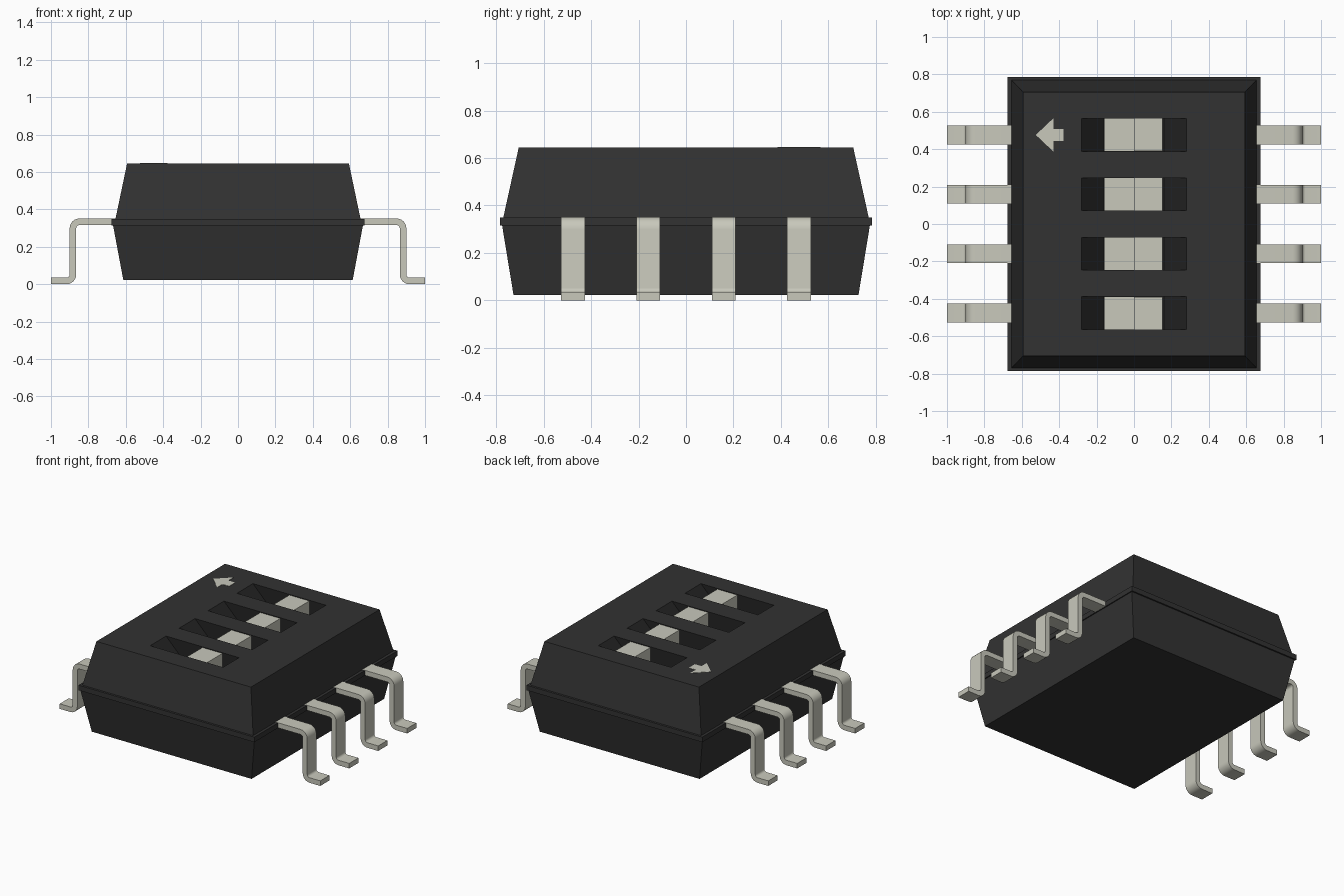
import bpy, bmesh, math
from mathutils import Vector

cube = bpy.data.objects.get("Cube")
if cube:
    bpy.data.objects.remove(cube, do_unlink=True)


def material(name, rgb):
    m = bpy.data.materials.new(name)
    m.use_nodes = True
    m.diffuse_color = (*rgb, 1)
    bsdf = next(n for n in m.node_tree.nodes if n.type == 'BSDF_PRINCIPLED')
    bsdf.inputs["Base Color"].default_value = (*rgb, 1)
    return m


BLACK = material("black plastic", (0.032, 0.032, 0.032))
DARK = material("dark recess", (0.018, 0.018, 0.018))
PALE = material("pale grey", (0.58, 0.58, 0.50))


def finish(name, bm, *mats):
    me = bpy.data.meshes.new(name)
    bm.to_mesh(me)
    bm.free()
    ob = bpy.data.objects.new(name, me)
    bpy.context.collection.objects.link(ob)
    for m in mats:
        me.materials.append(m)
    return ob


def face(bm, pts, mat=0):
    f = bm.faces.new([bm.verts.new(p) for p in pts])
    f.material_index = mat


def prism(bm, pts, offset):
    """Closed prism: polygon pts swept along offset."""
    a = [bm.verts.new(p) for p in pts]
    b = [bm.verts.new(Vector(p) + Vector(offset)) for p in pts]
    bm.faces.new(a)
    bm.faces.new(b[::-1])
    for i in range(len(a)):
        j = (i + 1) % len(a)
        bm.faces.new((a[j], a[i], b[i], b[j]))
    bmesh.ops.recalc_face_normals(bm, faces=bm.faces)


def box(bm, x0, x1, y0, y1, z0, z1):
    prism(bm, [(x0, y0, z0), (x1, y0, z0), (x1, y1, z0), (x0, y1, z0)], (0, 0, z1 - z0))


TOP, TX, TY = 0.645, 0.593, 0.705        # top face height and half sizes
ROWS = [0.3175 * (i - 1.5) for i in range(4)]
SLOT_X, SLOT_Y, FLOOR = 0.28, 0.0875, 0.525

# Body: stacked rectangles, with a parting ridge between the halves
bm = bmesh.new()
rings = []
for x, y, z in [(0.613, 0.727, 0.022), (0.668, 0.775, 0.315), (0.675, 0.785, 0.315),
                (0.675, 0.785, 0.35), (0.655, 0.77, 0.35), (TX, TY, TOP)]:
    rings.append([bm.verts.new(p) for p in ((-x, -y, z), (x, -y, z), (x, y, z), (-x, y, z))])
for low, high in zip(rings, rings[1:]):
    for i in range(4):
        j = (i + 1) % 4
        bm.faces.new((low[i], low[j], high[j], high[i]))
bm.faces.new(rings[0][::-1])

# Top face in strips around the slots
def flat(x0, x1, y0, y1):
    face(bm, [(x0, y0, TOP), (x1, y0, TOP), (x1, y1, TOP), (x0, y1, TOP)])

flat(-TX, -SLOT_X, -TY, TY)
flat(SLOT_X, TX, -TY, TY)
edges = [-TY] + [r + s * SLOT_Y for r in ROWS for s in (-1, 1)] + [TY]
for y0, y1 in zip(edges[::2], edges[1::2]):
    flat(-SLOT_X, SLOT_X, y0, y1)

# Slot wells with ramped ends
well = [(-SLOT_X, TOP), (-0.16, FLOOR), (0.16, FLOOR), (SLOT_X, TOP)]
for r in ROWS:
    y0, y1 = r - SLOT_Y, r + SLOT_Y
    for (xa, za), (xb, zb) in zip(well, well[1:]):
        face(bm, [(xa, y0, za), (xb, y0, zb), (xb, y1, zb), (xa, y1, za)], 1)
    face(bm, [(x, y1, z) for x, z in well], 1)
    face(bm, [(x, y0, z) for x, z in reversed(well)], 1)
finish("body", bm, BLACK, DARK)

# Sliders: a low step and a raised knob
for n, r in enumerate(ROWS, 1):
    bm = bmesh.new()
    y0, y1 = r - SLOT_Y + 0.001, r + SLOT_Y - 0.001
    box(bm, -0.157, 0, y0, y1, FLOOR - 0.02, FLOOR + 0.005)
    box(bm, 0, 0.153, y0, y1, FLOOR - 0.02, TOP - 0.004)
    finish(f"slider_{n}", bm, PALE)

# Arrow marking
bm = bmesh.new()
half = [(-0.525, 0), (-0.43, 0.09), (-0.43, 0.033), (-0.378, 0.033)]
outline = half + [(x, -y) for x, y in reversed(half[1:])]
prism(bm, [(x, y + ROWS[3], TOP) for x, y in outline], (0, 0, 0.002))
finish("arrow_mark", bm, PALE)


# Pins: bent strip of constant thickness
def pin_outline(thick=0.035, radius=0.035, steps=6):
    zt, xv, zb = 0.334, 0.8825, thick / 2
    path = [((0.6, zt), (0, 1))]
    for k in range(steps + 1):
        a = math.pi / 2 * (1 - k / steps)
        n = (math.cos(a), math.sin(a))
        path.append(((xv - radius + radius * n[0], zt - radius + radius * n[1]), n))
    for k in range(steps + 1):
        a = math.pi / 2 * k / steps
        n = (math.cos(a), math.sin(a))
        path.append(((xv + radius - radius * n[0], zb + radius - radius * n[1]), n))
    path.append(((1.0, zb), (0, 1)))
    side = lambda s: [(p[0] + s * n[0] * thick / 2, p[1] + s * n[1] * thick / 2) for p, n in path]
    return side(1) + side(-1)[::-1]


for label, s in (("left", 1), ("right", -1)):
    for n, r in enumerate(ROWS, 1):
        bm = bmesh.new()
        prism(bm, [(s * x, r - 0.05, z) for x, z in pin_outline()], (0, 0.1, 0))
        ob = finish(f"{label}_pin_{n}", bm, PALE)
        bpy.ops.object.select_all(action='DESELECT')
        ob.select_set(True)
        bpy.context.view_layer.objects.active = ob
        bpy.ops.object.shade_smooth_by_angle(angle=math.radians(30))
